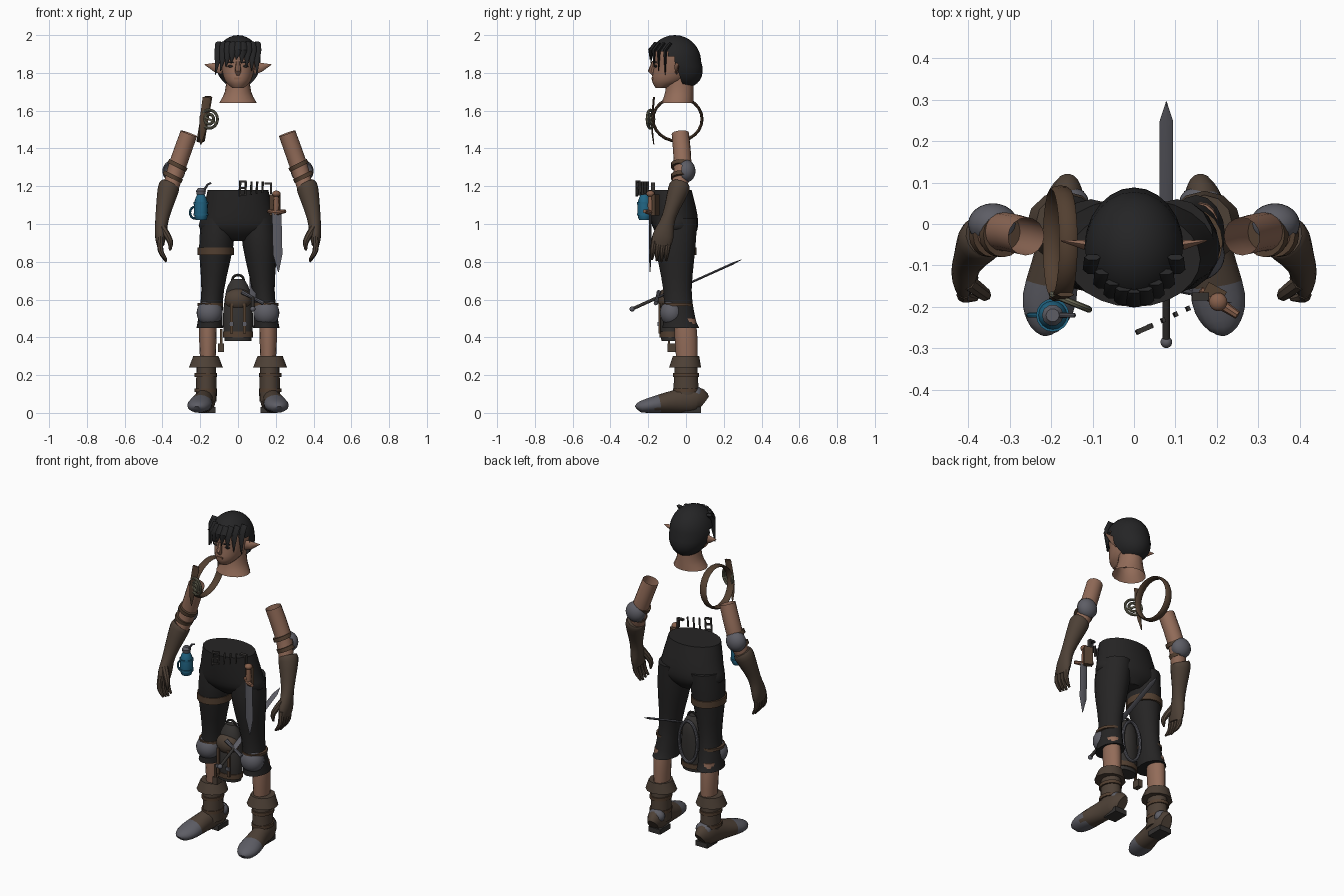
import bpy, bmesh
from math import sin, cos, pi, radians
from mathutils import Vector, Matrix, Euler

cube = bpy.data.objects.get("Cube")
if cube:
    bpy.data.objects.remove(cube, do_unlink=True)


def material(name, *rgb):
    mat = bpy.data.materials.new(name)
    mat.use_nodes = True
    mat.diffuse_color = (*rgb, 1)
    shader = next(node for node in mat.node_tree.nodes if node.type == 'BSDF_PRINCIPLED')
    shader.inputs["Base Color"].default_value = (*rgb, 1)
    return mat


SKIN = material("skin", .29, .15, .1)
HAIR = material("black_hair", .018, .018, .019)
CLOTH = material("black_cloth", .019, .018, .018)
LEATHER = material("brown_leather", .075, .052, .037)
STRAP = material("strap_leather", .085, .05, .03)
STEEL = material("steel", .11, .11, .13)
BLUE = material("blue_glass", .015, .13, .23)
CANVAS = material("dark_canvas", .035, .032, .03)
BRASS = material("old_brass", .14, .135, .09)
WOOD = material("tan_wood", .24, .115, .07)
X, Y, Z = Vector((1, 0, 0)), Vector((0, 1, 0)), Vector((0, 0, 1))
made = []


def finish(name, bm, mats, mirror=False, rule=None, cut=None):
    """Turn a bmesh into an object; cut drops faces, rule picks their colour."""
    if cut:
        gone = [face for face in bm.faces if cut(face.calc_center_median())]
        bmesh.ops.delete(bm, geom=gone, context='FACES')
    bmesh.ops.recalc_face_normals(bm, faces=bm.faces)
    if rule:
        for face in bm.faces:
            face.material_index = rule(face.calc_center_median())
    mesh = bpy.data.meshes.new(name)
    bm.to_mesh(mesh)
    bm.free()
    for mat in mats:
        mesh.materials.append(mat)
    part = bpy.data.objects.new(name, mesh)
    bpy.context.collection.objects.link(part)
    if mirror:
        part.modifiers.new("other_side", 'MIRROR')
    made.append(part)


def refine(path, steps):
    """Smooth curve through the given sections."""
    result = []
    last = len(path) - 1
    for i in range(last):
        a, b, c, d = (path[max(0, min(last, k))] for k in (i - 1, i, i + 1, i + 2))
        for step in range(steps):
            t = step / steps
            result.append(b + ((c - a) * t + (a * 2 - b * 5 + c * 4 - d) * t * t
                               + (b * 3 - a - c * 3 + d) * t * t * t) / 2)
    return result + [path[-1]]


def loft(name, path, *mats, sides=16, ref=Y, level=False, cap=True, loop=False, steps=1, **options):
    """Skin elliptical sections (x, y, z, radius, optional second radius)."""
    path = [Vector(p if len(p) > 4 else (*p, p[-1])) for p in path]
    path = refine(path, steps) if steps > 1 else path
    bm = bmesh.new()
    rings = []
    count = len(path)
    for i, p in enumerate(path):
        before = path[i - 1] if loop or i else p
        after = path[(i + 1) % count] if loop or i < count - 1 else p
        along = Z if level else Vector((after - before)[:3]).normalized()
        across = ref.cross(along).normalized()
        up = along.cross(across)
        angles = [2 * pi * j / sides for j in range(sides)]
        rings.append([bm.verts.new(Vector(p[:3]) + across * p[3] * cos(a) + up * p[4] * sin(a)) for a in angles])
    for i in range(count if loop else count - 1):
        low, high = rings[i], rings[(i + 1) % count]
        for j in range(sides):
            k = (j + 1) % sides
            bm.faces.new((low[j], low[k], high[k], high[j]))
    if cap and not loop:
        bm.faces.new(rings[0])
        bm.faces.new(rings[-1])
    finish(name, bm, mats, **options)


def stack(name, rows, *mats, x=0, lean=0, **options):
    """Level sections (height, half width, front, back); lean shifts x with height."""
    foot = rows[-1][0]
    path = [(x + lean * (z - foot), (front + back) / 2, z, width, (back - front) / 2)
            for z, width, front, back in rows]
    loft(name, path, *mats, level=True, **options)


def lathe(name, x, y, rows, mat, **options):
    loft(name, [(x, y, z, radius) for z, radius in rows], mat, level=True, **options)


def band(name, center, width, depth, height, mat, **options):
    x, y, z = center
    ends = [(x, y, z + side * height / 2, width, depth) for side in (-1, 1)]
    loft(name, ends, mat, level=True, **options)


def ball(name, center, size, mat, shape=None, **options):
    bm = bmesh.new()
    bmesh.ops.create_uvsphere(bm, u_segments=24, v_segments=16, radius=1)
    bmesh.ops.transform(bm, matrix=Matrix.LocRotScale(Vector(center), None, Vector(size)), verts=bm.verts)
    if shape:
        for vert in bm.verts:
            vert.co += shape(vert.co)
    finish(name, bm, [mat], **options)


def box(name, center, size, mat, turn=(0, 0, 0), **options):
    bm = bmesh.new()
    bmesh.ops.create_cube(bm, size=1)
    bmesh.ops.transform(bm, matrix=Matrix.LocRotScale(Vector(center), Euler(turn), Vector(size)), verts=bm.verts)
    finish(name, bm, [mat], **options)


def hoop(name, center, depth, height, thick, mat, turn=90, width=None, tilt=0, count=24):
    """Upright closed ring, turned about z."""
    spin = Matrix.Rotation(radians(turn), 3, 'Z')
    angles = [2 * pi * i / count for i in range(count)]
    spots = [Vector(center) + spin @ Vector((tilt * sin(a), depth * cos(a), height * sin(a))) for a in angles]
    loft(name, [(*spot, thick, width or thick) for spot in spots], mat, sides=8, ref=spin @ X, loop=True)


# Head, neck and face
stack("neck", [(1.64, .1, -.13, .04), (1.7, .07, -.11, .04), (1.79, .06, -.1, .04)], SKIN, cap=False, steps=3)
stack("head", [(1.72, .03, -.16, -.1), (1.76, .07, -.18, 0), (1.84, .09, -.17, .05),
               (1.92, .09, -.17, .05), (1.97, .04, -.11, 0)], SKIN, sides=24, steps=3)
loft("nose", [(0, -.17, 1.86, .01), (0, -.185, 1.81, .017), (0, -.17, 1.79, .01)], SKIN, sides=8)
box("lips", (0, -.177, 1.77), (.04, .01, .01), WOOD)
ball("eye", (.04, -.16, 1.835), (.016, .008, .006), CANVAS, mirror=True)
box("eyebrow", (.04, -.165, 1.856), (.035, .01, .006), HAIR, turn=(0, 0, .25), mirror=True)
loft("pointed_ear", [(.08, -.05, 1.82, .03, .01), (.12, -.05, 1.83, .025, .012), (.176, -.04, 1.844, .002)],
     SKIN, sides=8, mirror=True)

# Hair cap swept back to the nape, open at the face, with loose locks
ball("hair", (0, -.06, 1.86), (.12, .14, .14), HAIR, shape=lambda co: Y * max(0, 1.86 - co.z) * .35,
     cut=lambda co: co.z < 1.92 and co.y < (1.9 - co.z) / 2 - .09)
for i in range(-4, 5):
    x, tip = i * .025, 1.87 - .02 * abs(i)
    y = 8 * x * x - .19
    loft("hair_lock", [(x, y + .03, 1.96, .02, .01), (x, y, 1.92, .024, .012), (x * 1.1 - .01, y, tip, .002)],
         HAIR, sides=6)

# Arms, elbow guards and gloves
loft("arm", [(.26, -.03, 1.48, .046), (.33, -.02, 1.28, .046), (.38, -.07, 1.1, .035)], SKIN,
     cap=False, steps=4, mirror=True)
ball("elbow_guard", (.34, 0, 1.28), (.06, .05, .06), STEEL, cut=lambda co: co.y < -.025, mirror=True)
for x, z in ((.32, 1.31), (.345, 1.25)):
    loft("elbow_strap", [(x - .005, -.026, z + .01, .054), (x + .005, -.026, z - .01, .054)], STRAP, mirror=True)
loft("glove", [(.36, -.03, 1.21, .05), (.37, -.04, 1.18, .056), (.4, -.09, 1.04, .037),
               (.41, -.12, .94, .03, .055), (.41, -.13, .89, .02, .05)], LEATHER, steps=3, mirror=True)
for i in range(4):
    y, tip = -.09 - .025 * i, .8 + .006 * abs(i - 1)
    loft("glove_finger", [(.41, y, .93, .016), (.41, y - .01, .86, .015), (.38, y - .015, tip, .006)],
         LEATHER, sides=8, steps=3, mirror=True)
loft("glove_thumb", [(.4, -.14, .98, .02), (.36, -.17, .91, .016), (.36, -.17, .86, .006)],
     LEATHER, sides=8, steps=3, mirror=True)

# Trousers and thigh strap
stack("trouser_hips", [(1.18, .16, -.2, .03), (1.05, .19, -.19, .06), (.97, .2, -.17, .06), (.91, .06, -.11, .02)],
      CLOTH, sides=24, steps=3)
stack("trouser_leg", [(1.03, .09, -.16, .06), (.88, .09, -.16, .05), (.65, .06, -.12, .03),
                      (.5, .065, -.12, .05), (.45, .07, -.125, .07)], CLOTH, x=.15, lean=-.08, steps=3, mirror=True)
band("thigh_strap", (-.118, -.053, .855), .096, .109, .04, STRAP)

# Knee guards, shins and boots
ball("knee_guard", (.15, -.075, .53), (.069, .063, .07), STEEL, mirror=True)
band("knee_strap", (.147, -.045, .575), .067, .08, .016, STRAP, mirror=True)
stack("shin", [(.5, .043, -.06, .05), (.4, .046, -.06, .06), (.26, .04, -.05, .06)], SKIN, x=.16, steps=3, mirror=True)
stack("boot_cuff", [(.3, .067, -.07, .07), (.24, .09, -.09, .08)], LEATHER, x=.17, sides=12, mirror=True)
stack("boot_shaft", [(.25, .052, -.06, .06), (.06, .055, -.07, .07)], LEATHER, x=.168, mirror=True)
for z in (.12, .2):
    band("boot_strap", (.17, 0, z), .06, .07, .02, STRAP, mirror=True)
sections = ((.09, .03, .05), (.05, .05, .07), (-.06, .052, .06), (-.18, .065, .042), (-.24, .045, .03), (-.256, .02, .02))
loft("boot_foot", [(.175 - y * .16, y, height, width, height) for y, width, height in sections], LEATHER, STEEL,
     ref=Z, steps=3, mirror=True, rule=lambda co: int(co.y < -.15))
ball("heel_guard", (.16, .055, .1), (.05, .036, .04), STEEL, mirror=True)
box("boot_heel", (.16, .03, .015), (.08, .1, .03), CANVAS, mirror=True)

# Shoulder strap loop and round buckle
hoop("shoulder_strap", (-.178, -.045, 1.555), .13, .116, .008, STRAP, turn=0, width=.022, tilt=.02)
loft("strap_tail", [(-.165, -.17, 1.67, .022, .006), (-.185, -.18, 1.52, .02, .006), (-.197, -.17, 1.42, .003)],
     STRAP, sides=6, steps=3)
buckle = Vector((-.153, -.188, 1.555))
for radius in (.048, .026):
    hoop("round_buckle", buckle, radius, radius, .008, BRASS, turn=68)
box("buckle_pin", buckle, (.09, .01, .01), BRASS, turn=(0, .5, -.38))

# Satchel between the legs
stack("satchel", [(.38, .07, -.13, -.03), (.5, .08, -.14, -.02), (.65, .062, -.12, -.02), (.71, .03, -.09, -.05)],
      CANVAS, steps=3)
hoop("satchel_back_rim", (0, -.022, .565), .062, .125, .009, STEEL)
hoop("satchel_handle", (0, -.065, .705), .03, .025, .007, CANVAS, count=12)
ball("satchel_flap", (0, -.1, .6), (.07, .05, .06), LEATHER)
band("satchel_base_band", (0, -.08, .415), .08, .06, .03, STRAP)
for x in (-.035, .035):
    box("satchel_strap", (x, -.14, .5), (.016, .01, .16), STRAP)
    box("satchel_buckle", (x, -.147, .47), (.024, .01, .02), STEEL)
box("dangling_tag", (-.09, -.075, .345), (.03, .045, .045), LEATHER)
box("dangling_strap", (-.088, -.09, .4), (.012, .012, .09), STRAP)

# Sword slung from front to back
pommel, tip = Vector((.078, -.285, .55)), Vector((.078, .295, .812))
hilt = pommel.lerp(tip, .23)
ball("sword_pommel", pommel, (.014, .014, .014), STEEL)
loft("sword_grip", [(*pommel, .009), (*hilt, .009)], CANVAS, sides=10, ref=Z)
loft("sword_blade", [(*hilt, .017, .006), (*pommel.lerp(tip, .92), .016, .006), (*tip, .001)], STEEL, sides=4, ref=Z)
arm = Vector((.058, -.008, -.03))
loft("sword_guard", [(*(hilt + arm * t), .008 + .004 * abs(t)) for t in (-1, 0, 1)], STEEL, sides=8)

# Dagger on the left hip
loft("dagger_blade", [(.205, -.19, 1.06, .025, .007), (.21, -.19, .84, .025, .007), (.214, -.19, .745, .002)],
     STEEL, sides=4)
lathe("dagger_grip", .203, -.188, [(1.05, .012), (1.1, .016), (1.15, .012)], WOOD, sides=10)
ball("dagger_pommel", (.203, -.188, 1.16), (.022, .022, .017), WOOD)
loft("dagger_guard", [(.16, -.16, 1.068, .01), (.205, -.19, 1.06, .014), (.25, -.22, 1.068, .01)], WOOD, sides=8, ref=Z)
box("dagger_holder", (.195, -.165, 1.1), (.05, .03, .11), STRAP, turn=(0, 0, -.5))
box("belt_hook", (.175, -.175, 1.19), (.012, .02, .06), CANVAS)
box("belt_hook_top", (.16, -.175, 1.215), (.04, .02, .01), CANVAS)

# Row of slim tools at the belt
for i in range(5):
    height = .08 - .005 * i
    box("slim_tool", (.01 + .03 * i, .014 * i - .26, 1.225 - height / 2), (.008, .012, height), CANVAS, turn=(0, .06, .4))
for i in range(3):
    box("tool_crossbar", (.025, -.253, 1.155 + .035 * i), (.04, .012, .01), CANVAS, turn=(0, 0, .4))

# Blue flask on the right hip
x, y = -.196, -.22
lathe("flask", x, y, [(1.02, .028), (1.05, .036), (1.12, .034), (1.16, .017)], BLUE, steps=3)
for z in (1.05, 1.11):
    band("flask_ring", (x, y, z), .04, .04, .012, BLUE)
hoop("flask_handle", (-.232, y, 1.06), .022, .03, .006, BLUE, count=14)
lathe("flask_stopper", x, y, [(1.155, .022), (1.175, .026), (1.19, .016)], STEEL, sides=10)
loft("flask_hook", [(-.185, y, 1.17, .007), (-.16, y, 1.21, .006), (-.142, y, 1.217, .005)], STEEL, sides=8)

bpy.ops.object.select_all(action='DESELECT')
for part in made:
    part.select_set(True)
bpy.context.view_layer.objects.active = made[0]
bpy.ops.object.shade_smooth_by_angle(angle=radians(42))
